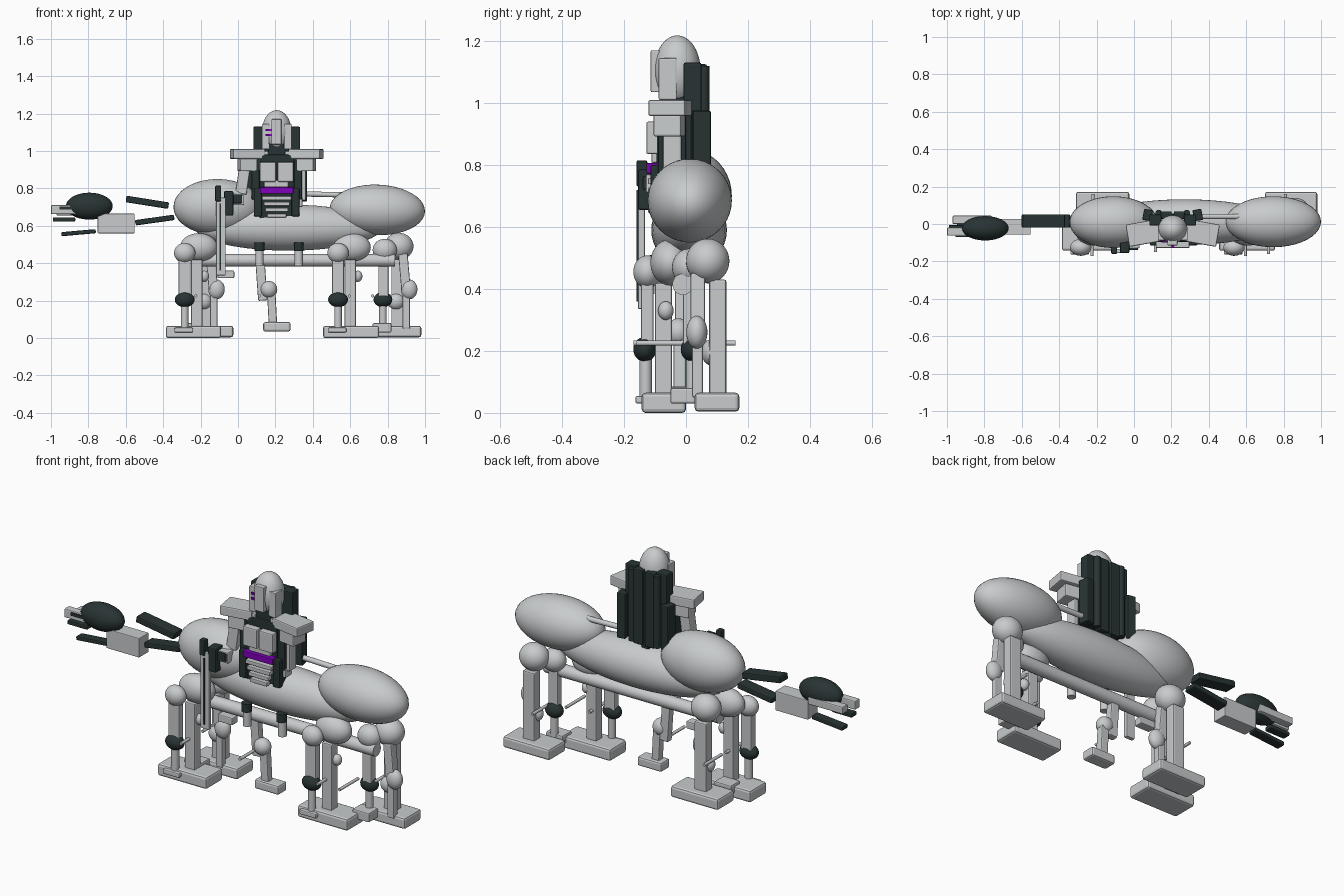
import bpy, math
from mathutils import Vector


def material(name, rgb):
    m = bpy.data.materials.new(name)
    m.diffuse_color = (*rgb, 1)
    return m


GREY = material("light_grey", (0.58, 0.60, 0.61))
DARK = material("dark_green_black", (0.022, 0.034, 0.034))
PURPLE = material("purple", (0.22, 0.0, 0.5))


def finish(name, mat, smooth=False):
    o = bpy.context.object
    o.name = name
    o.data.materials.append(mat)
    if smooth:
        bpy.ops.object.shade_smooth_by_angle(angle=math.radians(40))
    return o


def box(name, x, y, z, mat=GREY, rot=(0, 0, 0), bevel=0.006):
    """Bevelled box from (min, max) pairs, turned about its centre in degrees."""
    bpy.ops.mesh.primitive_cube_add(size=1, location=[sum(a) / 2 for a in (x, y, z)])
    o = bpy.context.object
    o.scale = [a[1] - a[0] for a in (x, y, z)]
    bpy.ops.object.transform_apply(location=False, rotation=False, scale=True)
    o.rotation_euler = [math.radians(a) for a in rot]
    if bevel:
        b = o.modifiers.new("bevel", "BEVEL")
        b.width, b.segments = bevel, 2
    return finish(name, mat)


def ball(name, c, r, mat=GREY, rot=0):
    """Ellipsoid, tilted about y in degrees."""
    bpy.ops.mesh.primitive_uv_sphere_add(segments=40, ring_count=20, radius=1, location=c)
    o = bpy.context.object
    o.scale = r
    bpy.ops.object.transform_apply(location=False, rotation=False, scale=True)
    o.rotation_euler.y = math.radians(rot)
    return finish(name, mat, True)


def rod(name, p, q, r, mat=GREY):
    """Cylinder between two points."""
    p, q = Vector(p), Vector(q)
    bpy.ops.mesh.primitive_cylinder_add(vertices=20, radius=r, depth=(q - p).length,
                                        location=(p + q) / 2)
    o = bpy.context.object
    o.rotation_euler = (q - p).to_track_quat('Z', 'Y').to_euler()
    return finish(name, mat, True)


# Body masses and the keel tube
ball("rear_body", (-0.11, 0.01, 0.70), (0.235, 0.138, 0.15))
ball("middle_body", (0.27, 0.01, 0.59), (0.50, 0.122, 0.123))
ball("front_body", (0.745, 0.012, 0.685), (0.255, 0.136, 0.135), rot=2)
rod("keel_tube", (-0.2, -0.01, 0.415), (0.84, -0.01, 0.415), 0.034)
rod("side_rod", (0.36, 0.04, 0.77), (0.57, 0.04, 0.765), 0.014)

# Belly posts with dark caps
for x in (0.115, 0.325):
    rod("belly_post", (x, -0.085, 0.385), (x, -0.085, 0.48), 0.022)
    rod("belly_post_cap", (x, -0.09, 0.465), (x, -0.09, 0.51), 0.026, DARK)


def near_leg(x, foot):
    """Leg pair on the -y side: thin jointed strut beside a square post."""
    ball("near_hip", (x + 0.075, -0.05, 0.485), (0.10, 0.065, 0.075))
    ball("near_shoulder_joint", (x, -0.125, 0.455), (0.057, 0.045, 0.053))
    box("near_upper_leg", (x - 0.032, x + 0.032), (-0.145, -0.105), (0.22, 0.42))
    ball("near_knee", (x, -0.133, 0.205), (0.053, 0.037, 0.04), DARK)
    rod("near_shin", (x, -0.13, 0.05), (x, -0.13, 0.19), 0.02)
    rod("near_axle", (x + 0.06, -0.17, 0.225), (x + 0.06, -0.02, 0.225), 0.008)
    box("near_post", (x + 0.035, x + 0.095), (-0.10, -0.045), (0.06, 0.42))
    box("near_foot", foot, (-0.143, 0.0), (0.0, 0.065), bevel=0.012)
    box("near_toe", (x - 0.055, x + 0.045), (-0.163, -0.11), (0.03, 0.055))
    ball("near_post_boss", (x + 0.105, -0.065, 0.33), (0.025, 0.025, 0.03))


near_leg(-0.285, (-0.385, -0.09))
near_leg(0.535, (0.455, 0.755))


def far_leg(x, foot, side):
    """Leg pair on the +y side; side turns the outer joint forward or back."""
    ball("far_hip", (x, 0.07, 0.49), (0.078, 0.07, 0.072))
    box("far_post", (x - 0.04, x + 0.03), (0.075, 0.13), (0.05, 0.43))
    box("far_upper_leg", (x + side * 0.03 - 0.025, x + side * 0.03 + 0.025),
        (0.015, 0.062), (0.26, 0.45), rot=(0, -side * 5, 0))
    ball("far_outer_knee", (x + side * 0.055, 0.035, 0.26), (0.044, 0.034, 0.053))
    box("far_shin", (x + side * 0.04 - 0.02, x + side * 0.04 + 0.02), (0.02, 0.055), (0.05, 0.24))
    ball("far_knee", (x - 0.015, 0.085, 0.195), (0.045, 0.035, 0.043))
    rod("far_axle", (x - 0.05, 0.01, 0.225), (x - 0.05, 0.16, 0.225), 0.008)
    box("far_foot", foot, (0.028, 0.172), (0.004, 0.065), bevel=0.012)
    box("far_heel", (foot[0] + 0.02, foot[0] + 0.12), (-0.05, 0.03), (0.03, 0.08))


far_leg(-0.17, (-0.31, -0.025), 1)
far_leg(0.86, (0.70, 0.98), 1)

# Inner front strut with dark knee
ball("inner_hip", (0.785, 0.01, 0.47), (0.065, 0.055, 0.06))
box("inner_upper_leg", (0.75, 0.805), (-0.01, 0.03), (0.22, 0.43))
ball("inner_knee", (0.775, 0.02, 0.205), (0.05, 0.037, 0.04), DARK)
rod("inner_shin", (0.775, 0.02, 0.05), (0.775, 0.02, 0.2), 0.02)
rod("inner_axle", (0.72, -0.16, 0.225), (0.72, 0.0, 0.225), 0.008)
box("rear_inner_bracket", (-0.11, -0.02), (-0.02, 0.03), (0.32, 0.36))

# Middle leg
box("middle_thigh", (0.1, 0.15), (-0.035, 0.005), (0.2, 0.42), rot=(0, -4, 0))
ball("middle_knee", (0.165, -0.025, 0.26), (0.045, 0.04, 0.045))
box("middle_shin", (0.16, 0.205), (-0.04, 0.0), (0.06, 0.25), rot=(0, -3, 0))
box("middle_foot", (0.135, 0.28), (-0.055, 0.02), (0.035, 0.085), bevel=0.01)
rod("middle_axle", (0.115, -0.15, 0.225), (0.115, 0.0, 0.225), 0.008)

# Tail: struts, block, pod and tips
box("tail_upper_strut", (-0.60, -0.37), (-0.02, 0.052), (0.708, 0.743), DARK, (0, 9, 0))
box("tail_lower_strut", (-0.55, -0.34), (-0.02, 0.05), (0.616, 0.645), DARK, (0, -8, 0))
box("tail_block", (-0.75, -0.553), (-0.057, 0.027), (0.56, 0.665), bevel=0.004)
ball("tail_pod", (-0.795, -0.023, 0.705), (0.125, 0.065, 0.072), DARK)
box("tail_low_blade", (-0.945, -0.76), (-0.04, 0.01), (0.552, 0.574), DARK, (0, -5, 0))
box("tail_tip_near", (-1.0, -0.85), (-0.062, -0.02), (0.662, 0.71))
box("tail_tip_far", (-0.97, -0.76), (0.0, 0.045), (0.655, 0.695))
box("tail_tip_low", (-0.99, -0.87), (-0.05, -0.005), (0.622, 0.645), DARK)
box("tail_tip_stripe", (-0.955, -0.86), (-0.069, -0.06), (0.686, 0.702), DARK, bevel=0)

# Torso with chest plates, waist band and ribs
CX = 0.207
box("torso_core", (0.115, 0.30), (-0.095, 0.01), (0.63, 0.98), DARK)
box("neck", (0.16, 0.255), (-0.08, 0.0), (0.94, 1.04), DARK)
box("waist_band", (0.118, 0.296), (-0.128, -0.09), (0.773, 0.806), PURPLE, bevel=0.003)
box("belly_plate", (0.14, 0.27), (-0.112, -0.085), (0.806, 0.845))
for i in range(4):
    w = 0.078 - 0.009 * i
    box("rib", (CX - w, CX + w), (-0.122, -0.09), (0.738 - 0.031 * i, 0.758 - 0.031 * i), bevel=0.003)

for s in (-1, 1):
    def mx(a, b):
        return tuple(sorted((CX + s * a, CX + s * b)))
    box("chest_plate", mx(0.005, 0.09), (-0.128, -0.085), (0.835, 0.94))
    box("flank_column", mx(0.08, 0.122), (-0.115, -0.02), (0.65, 0.80), DARK)
    box("flank_upper", mx(0.092, 0.135), (-0.09, 0.0), (0.74, 0.96), DARK)
    box("shoulder_pad", mx(0.07, 0.243), (-0.108, 0.012), (0.958, 1.01), rot=(0, 0, -10 * s))
    box("shoulder_block", mx(0.075, 0.205), (-0.095, -0.005), (0.892, 0.962), rot=(0, 0, -10 * s))
    box("collar_plate", mx(0.045, 0.09), (-0.085, -0.03), (0.94, 1.0))
    # Dark back panels stepping outward
    box("back_panel_main", mx(0.006, 0.065), (0.028, 0.068), (0.72, 1.125), DARK)
    box("back_panel_side", mx(0.06, 0.125), (-0.008, 0.05), (0.74, 1.13), DARK)
    box("back_panel_wing", mx(0.11, 0.158), (0.018, 0.078), (0.73, 0.975), DARK, (0, 0, 10 * s))
    rod("back_pipe", (CX + s * 0.075, 0.058, 0.73), (CX + s * 0.075, 0.058, 1.12), 0.018, DARK)
    # Head side plates
    box("cheek_plate", mx(0.04, 0.08), (-0.088, -0.03), (1.01, 1.145), bevel=0.004)
box("back_spine", (0.185, 0.23), (0.01, 0.055), (0.70, 1.1), DARK)

# Head with face plate and eye stripes
ball("head", (CX, -0.028, 1.105), (0.079, 0.075, 0.113))
box("face_plate", (0.178, 0.232), (-0.114, -0.085), (1.035, 1.17), bevel=0.004)
for z in (1.085, 1.112):
    box("eye_stripe", (0.147, 0.178), (-0.098, -0.09), (z - 0.006, z + 0.006), PURPLE, bevel=0)

# Arms
box("right_upper_arm", (-0.005, 0.055), (-0.085, -0.03), (0.77, 0.90), rot=(0, 8, 0))
box("right_forearm", (-0.04, 0.03), (-0.13, -0.07), (0.71, 0.77))
box("left_upper_arm", (0.312, 0.362), (-0.075, -0.015), (0.735, 0.90))
box("left_hand", (0.305, 0.345), (-0.085, -0.03), (0.70, 0.75))

# Hand and blade
box("hand", (-0.075, -0.025), (-0.155, -0.09), (0.655, 0.785), DARK)
box("wrist", (-0.03, 0.022), (-0.14, -0.07), (0.72, 0.765), DARK)
box("blade_grip", (-0.122, -0.09), (-0.16, -0.125), (0.73, 0.815), DARK)
box("blade", (-0.117, -0.066), (-0.155, -0.133), (0.335, 0.75), bevel=0.004)
box("blade_groove", (-0.098, -0.09), (-0.159, -0.15), (0.36, 0.72), DARK, bevel=0)
